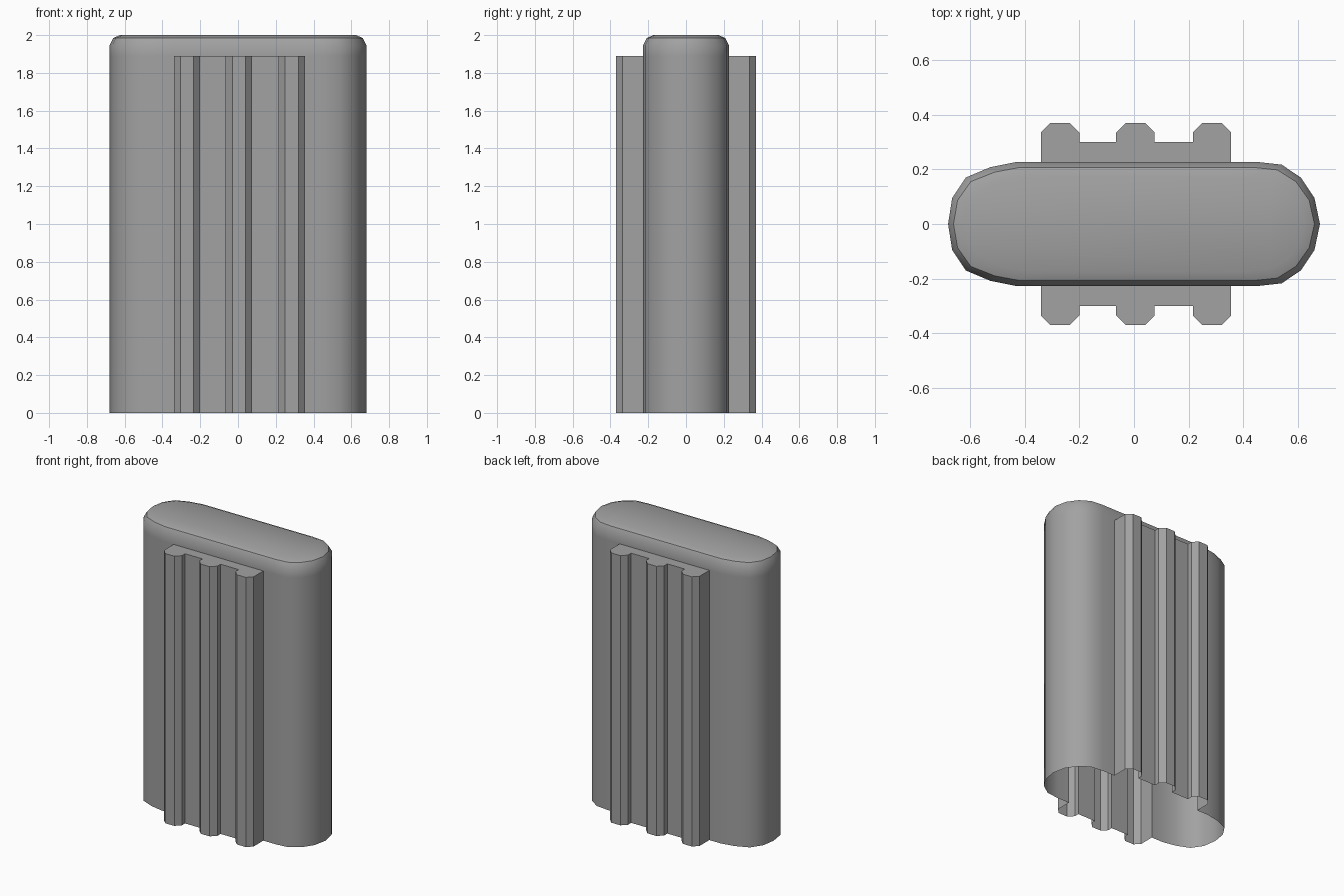
import bpy
import bmesh
import math

cube = bpy.data.objects.get("Cube")
if cube:
    bpy.data.objects.remove(cube, do_unlink=True)

HALF_X, HALF_Y = 0.68, 0.227
PANEL_TOP = 1.89
PLATE_Y, RIB_Y, CHAMFER = 0.30, 0.37, 0.035
RIB_WIDTH = 0.14
RIB_CENTRES = (0.285, 0.005, -0.27)

grey = bpy.data.materials.new("plain grey")
grey.use_nodes = True
colour = (0.36, 0.36, 0.36, 1)
grey.diffuse_color = colour
grey.node_tree.nodes["Principled BSDF"].inputs["Base Color"].default_value = colour


def ribbed_panel():
    """Plan of the raised panel on the back, running from +x to -x."""
    points = [(RIB_CENTRES[0] + RIB_WIDTH / 2, HALF_Y)]
    for i, centre in enumerate(RIB_CENTRES):
        right, left = centre + RIB_WIDTH / 2, centre - RIB_WIDTH / 2
        if i > 0:
            points.append((right, PLATE_Y))
        points += [(right, RIB_Y - CHAMFER), (right - CHAMFER, RIB_Y),
                   (left + CHAMFER, RIB_Y), (left, RIB_Y - CHAMFER)]
        if i < len(RIB_CENTRES) - 1:
            points.append((left, PLATE_Y))
    points.append((RIB_CENTRES[-1] - RIB_WIDTH / 2, HALF_Y))
    return points


def whole(half):
    """Close a back half outline with its mirror image at the front."""
    return half + [(x, -y) for x, y in reversed(half[1:-1])]


# Plan of the rounded body ends
right_end = [(HALF_X, 0), (0.66, 0.095), (0.61, 0.17), (0.54, 0.217), (0.45, HALF_Y)]
left_end = [(-0.43, HALF_Y), (-0.525, 0.208), (-0.615, 0.17), (-0.665, 0.095), (-HALF_X, 0)]
panel = ribbed_panel()
ribbed_outline = whole(right_end + panel + left_end)
body_outline = whole(right_end + [panel[0], panel[-1]] + left_end)

bm = bmesh.new()
shared = {}


def ring(outline, z, inset=0):
    """Vertices of an outline at one height, shared where they coincide."""
    verts = []
    for x, y in outline:
        place = (round(x * (1 - inset / HALF_X), 4),
                 round(y * (1 - inset / HALF_Y), 4), z)
        if place not in shared:
            shared[place] = bm.verts.new(place)
        verts.append(shared[place])
    return verts


def bridge(low, high):
    for i in range(len(low)):
        j = (i + 1) % len(low)
        bm.faces.new((low[i], low[j], high[j], high[i]))


# Hollow lower walls with the ribs, open underneath
bridge(ring(ribbed_outline, 0), ring(ribbed_outline, PANEL_TOP))

# Panel tops, back and front
bm.faces.new(ring(panel, PANEL_TOP))
bm.faces.new(ring([(x, -y) for x, y in reversed(panel)], PANEL_TOP))

# Upper wall, bevelled rim and lid
previous = ring(body_outline, PANEL_TOP)
for z, inset in ((1.945, 0), (1.985, 0.02), (2.0, 0.055)):
    current = ring(body_outline, z, inset)
    bridge(previous, current)
    previous = current
bm.faces.new(previous)

bmesh.ops.recalc_face_normals(bm, faces=bm.faces[:])
mesh = bpy.data.meshes.new("ribbed_casing")
bm.to_mesh(mesh)
bm.free()
mesh.materials.append(grey)
casing = bpy.data.objects.new("ribbed_casing", mesh)
bpy.context.collection.objects.link(casing)

bpy.ops.object.select_all(action="DESELECT")
casing.select_set(True)
bpy.context.view_layer.objects.active = casing
bpy.ops.object.shade_smooth_by_angle(angle=math.radians(35))
